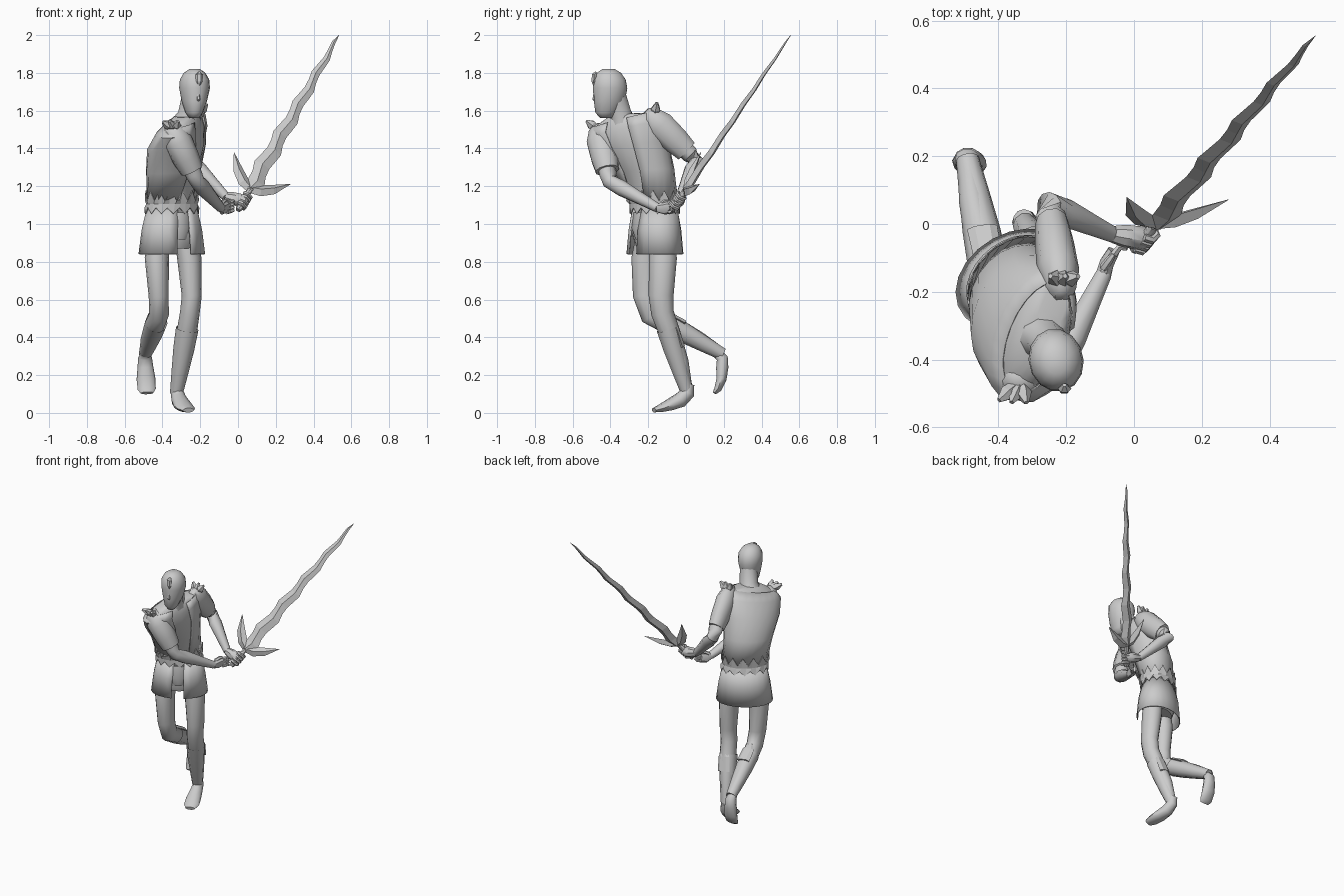
import bpy, bmesh, math
from mathutils import Vector as V

if "Cube" in bpy.data.objects:
    bpy.data.objects.remove(bpy.data.objects["Cube"])


def finish(name, bm, smooth=True, angle=40):
    bmesh.ops.remove_doubles(bm, verts=bm.verts, dist=1e-5)
    bmesh.ops.recalc_face_normals(bm, faces=bm.faces)
    me = bpy.data.meshes.new(name)
    bm.to_mesh(me)
    bm.free()
    ob = bpy.data.objects.new(name, me)
    bpy.context.collection.objects.link(ob)
    if smooth:
        bpy.ops.object.select_all(action='DESELECT')
        ob.select_set(True)
        bpy.context.view_layer.objects.active = ob
        bpy.ops.object.shade_smooth_by_angle(angle=math.radians(angle))
    return ob


def skin(name, rings, closed=True, caps=True, smooth=True, angle=40):
    """Bridge a list of point rings with quads."""
    bm = bmesh.new()
    vs = [[bm.verts.new(p) for p in r] for r in rings]
    n = len(vs[0])
    for a, b in zip(vs, vs[1:]):
        for i in range(n if closed else n - 1):
            j = (i + 1) % n
            bm.faces.new((a[i], a[j], b[j], b[i]))
    if caps and closed:
        bm.faces.new(vs[0])
        bm.faces.new(vs[-1])
    return finish(name, bm, smooth, angle)


def tube(name, path, radii, side=(1, 0, 0), n=10, **kw):
    """Elliptical tube along a path; radii are (along side, across)."""
    path = [V(p) for p in path]
    rings = []
    for i, p in enumerate(path):
        t = (path[min(i + 1, len(path) - 1)] - path[max(i - 1, 0)]).normalized()
        s = V(side)
        s = (s - t * s.dot(t)).normalized()
        u = t.cross(s)
        r = radii[i]
        a, b = r if isinstance(r, tuple) else (r, r)
        rings.append([p + s * a * math.cos(k * math.tau / n) + u * b * math.sin(k * math.tau / n)
                      for k in range(n)])
    return skin(name, rings, **kw)


def slices(data, n=20, grow=0.0, gap=0.0, zig=()):
    """Yawed level ellipses: (x, y, z, half width, half depth, yaw, tilt)."""
    rings = []
    for j, (x, y, z, w, d, yaw, tilt) in enumerate(data):
        yaw, ring = math.radians(yaw), []
        for k in range(n + (1 if gap else 0)):
            a = -math.pi / 2 + gap + (math.tau - 2 * gap) * k / n
            lx, ly = (w + grow) * math.cos(a), (d + grow) * math.sin(a)
            dz = (zig[j] if zig else 0) * (1 if k % 2 else -1)
            ring.append(V((x + lx * math.cos(yaw) - ly * math.sin(yaw),
                           y + lx * math.sin(yaw) + ly * math.cos(yaw), z + tilt * lx + dz)))
        rings.append(ring)
    return rings


def thicken(ob, t):
    m = ob.modifiers.new('thickness', 'SOLIDIFY')
    m.thickness, m.offset = t, 0
    return ob


# Torso, twisting from hips to shoulders, with an open vest over it
torso = [(-.35, -.165, 1.00, .13, .09, 30, 0), (-.35, -.17, 1.12, .142, .105, 42, 0),
         (-.342, -.22, 1.28, .157, .128, 58, .08), (-.325, -.28, 1.41, .188, .138, 66, .15),
         (-.303, -.325, 1.50, .198, .108, 68, .22), (-.285, -.335, 1.55, .165, .078, 68, .25),
         (-.275, -.337, 1.575, .08, .060, 68, .15)]
skin('torso', slices(torso))
thicken(skin('vest', slices(torso[1:6], grow=.007, gap=.32), closed=False), .004)

# Jagged belt
belt = [(-.35, -.165, 1.07, .156, .117, 36, 0), (-.35, -.17, 1.105, .149, .112, 40, 0),
        (-.35, -.175, 1.15, .158, .12, 44, 0)]
thicken(skin('belt', slices(belt, n=28, zig=(.016, 0, .027)), caps=False, smooth=False), .004)

# Kilt split at the front, with inner pelvis and front flap
kilt = [(-.35, -.165, 1.08, .142, .105, 34, 0), (-.35, -.165, .97, .166, .126, 30, 0),
        (-.35, -.165, .84, .184, .136, 29, 0)]
thicken(skin('kilt', slices(kilt, gap=.22), closed=False), .006)
pelvis = [(-.35, -.165, 1.02, .13, .09, 30, 0), (-.35, -.165, .94, .150, .108, 30, 0),
          (-.35, -.165, .87, .12, .085, 30, 0)]
skin('pelvis', slices(pelvis, n=16))
tube('front_flap', [(-.298, -.255, 1.06), (-.295, -.265, .98), (-.30, -.25, .92)],
     [(.04, .012), (.045, .012), (.03, .01)], side=(.87, .5, 0), n=8)

# Head, neck, nose and forehead gem
head = [(-.232, -.425, 1.56, .025, .03, 14, 0), (-.232, -.42, 1.59, .045, .062, 14, 0),
        (-.231, -.405, 1.65, .066, .085, 14, 0), (-.230, -.402, 1.72, .081, .094, 14, 0),
        (-.230, -.405, 1.765, .077, .088, 14, 0), (-.230, -.408, 1.80, .057, .066, 14, 0),
        (-.230, -.41, 1.82, .028, .034, 14, 0)]
skin('head', slices(head, n=14), angle=60)
tube('neck', [(-.278, -.33, 1.52), (-.258, -.345, 1.58), (-.24, -.37, 1.67)],
     [(.085, .08), .060, .058])
tube('nose', [(-.211, -.483, 1.71), (-.209, -.487, 1.66), (-.211, -.478, 1.645)],
     [.004, .010, .004], n=6)
tube('forehead_gem', [(-.205, -.475, 1.805), (-.205, -.486, 1.79), (-.206, -.489, 1.755),
                      (-.207, -.487, 1.73)],
     [(.006, .006), (.02, .014), (.018, .013), (.004, .004)], n=6, smooth=False)

# Arms: sleeve, upper arm, forearm
R = [V((-.335, -.455, 1.47)), V((-.215, -.405, 1.225)), V((-.09, -.15, 1.085))]
L = [V((-.22, -.165, 1.55)), V((-.25, .055, 1.335)), V((-.065, -.03, 1.145))]
for side, (s, e, w), q in (('right', R, 1), ('left', L, .8)):
    d = e - s
    tube(side + '_sleeve', [s - d * .22, s - d * .12, s + d * .12, s + d * .5, s + d * .76],
         [(.025 * q, .025), (.058 * q, .055), (.078 * q, .080), (.072 * q, .075), (.062 * q, .064)],
         angle=50)
    f = w - e
    tube(side + '_arm', [s + d * .5, s + d * .85, e, e + f * .25, e + f * .65, w],
         [.05, .046, .040, .043, .033, .025], side=(0, 0, 1))

# Spiked shoulder guards
for side, c, out in (('right', V((-.35, -.50, 1.525)), V((-.35, -.8, .5))),
                     ('left', V((-.21, -.16, 1.61)), V((.2, .2, .9)))):
    for k in (-1, 0, 1):
        base = c + V((.024 * k, 0, .0))
        tip = base + (out + V((.6 * k, 0, .1))).normalized() * .035
        tube(f'{side}_shoulder_spike_{k + 2}', [base - (tip - base) * .8, base, tip],
             [.02, .025, .008], n=5, smooth=False)

# Legs: thigh to shin
legs = {
    'right': [(-.41, -.20, .96), (-.43, -.215, .82), (-.42, -.215, .62), (-.418, -.185, .52),
              (-.44, -.09, .47), (-.475, .07, .385), (-.49, .185, .315)],
    'left': [(-.285, -.135, .96), (-.258, -.122, .82), (-.245, -.132, .62), (-.255, -.125, .53),
             (-.272, -.085, .42), (-.305, -.03, .27), (-.325, .005, .11)]}
for side, p in legs.items():
    tube(side + '_leg', p, [(.055, .06), (.064, .074), (.053, .066), (.052, .06), (.054, .056),
                            (.042, .044), (.03, .032)], n=12, angle=60)
    # Boot shaft rising to a pointed cuff
    k, a = V(p[3]), V(p[6])
    d = a - k
    tube(side + '_greave', [k + d * .2, k + d * .45, k + d * .75, k + d * 1.02],
         [.060, .056, .045, .034], caps=False, n=10)
    c = k + d * .2 + (V((0, .02, .045)) if side == 'right' else V((0, .05, 0)))
    tube(side + '_cuff_point', [c + d * .22, c, c - d * .16],
         [(.045, .016), (.042, .014), (.003, .003)], n=6, smooth=False)

# Feet: left planted on the ball, right hanging
tube('left_foot', [(-.325, .012, .15), (-.322, .008, .105), (-.312, -.03, .068), (-.295, -.085, .043),
                   (-.275, -.135, .024), (-.262, -.17, .014)],
     [.032, (.036, .038), (.042, .041), (.05, .032), (.05, .021), (.032, .012)],
     side=(.95, .3, 0), angle=60)
tube('right_foot', [(-.49, .165, .315), (-.492, .192, .29), (-.49, .192, .24), (-.487, .188, .18),
                    (-.483, .168, .125), (-.482, .150, .105)],
     [.028, (.037, .032), (.042, .034), (.050, .028), (.048, .020), (.034, .010)], angle=60)

# Sword frame: d along the blade, w across it, t through it, rolled a little
G, TIP = V((.065, .0, 1.185)), V((.535, .555, 2.0))
d = (TIP - G).normalized()
w0 = (V((1, 0, 0)) - d * d.x).normalized()
roll = math.radians(15)
w = w0 * math.cos(roll) + d.cross(w0) * math.sin(roll)
t = d.cross(w)
length = (TIP - G).length

# Wavy blade with a diamond section
rings = []
steps = 20
for i in range(steps + 1):
    f = i / steps
    half = .048 * (1 - f) ** .55 * (1, 1, .85, 1)[i % 4] + .001
    off = (0, .011, 0, -.011)[i % 4] * (1 - f * .5) if i < steps else 0
    c = G + d * length * f + w * off
    h = .02 * (1 - f) ** .6 + .001
    rings.append([c + w * half, c + t * h, c - w * half, c - t * h])
skin('wavy_blade', rings, smooth=False)

# Swept cross-guard prongs and the handle
for name, sg in (('guard_prong_right', 1), ('guard_prong_left', -1)):
    tube(name, [G - w * sg * .015 - d * .005, G + w * sg * .05 + d * .02,
                G + w * sg * .105 + d * .065, G + w * sg * .172 + d * .148],
         [(.016, .022), (.022, .032), (.018, .028), (.001, .001)], side=t, n=4, smooth=False)
tube('handle', [G - d * .15, G - d * .13, G - d * .12, G + d * .02],
     [.014, .021, .015, .015], side=w, n=8)

# Left fist wrapped on the handle
grip = G - d * .085
tube('left_palm', [L[2], L[2] + (grip - L[2]) * .4, grip, grip + (grip - L[2]) * .25],
     [.025, .034, .036, .020], side=d, n=8)
for i in range(4):
    c = G - d * (.05 + .022 * i)
    arc = [c + (w * math.cos(a) + t * math.sin(a)) * .026 for a in (-2.4, -1.4, -.4, .6, 1.6)]
    tube(f'left_finger_{i + 1}', arc, [.012, .012, .012, .011, .007], side=d, n=6)

# Right hand, half open beside the fist
wr = R[2]
tube('right_palm', [wr, wr + V((.01, .035, -.003)), wr + V((.03, .07, .005))],
     [(.024, .024), (.034, .022), (.032, .018)], side=(.3, 0, 1), n=8)
for i in range(4):
    b = wr + V((.03, .06, -.022 + .017 * i))
    tube(f'right_finger_{i + 1}', [b, b + V((.018, .022, .004)), b + V((.04, .018, .010))],
         [.012, .011, .007], side=(0, 0, 1), n=6)
tube('right_thumb', [wr + V((.0, .02, .02)), wr + V((.018, .045, .038)), wr + V((.03, .06, .04))],
     [.014, .012, .007], side=(1, -1, 0), n=6)
